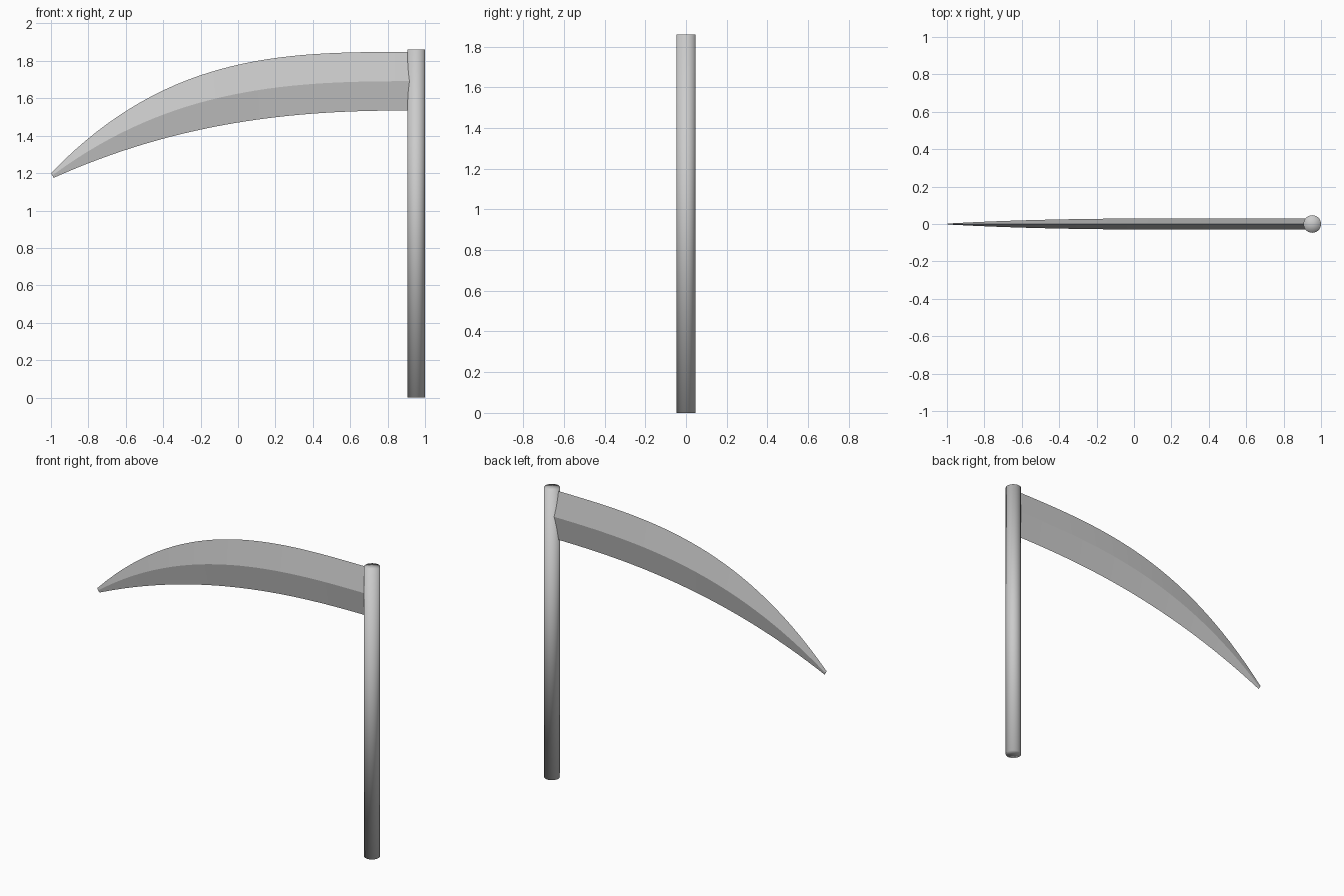
import bpy
import bmesh
import math

cube = bpy.data.objects.get("Cube")
if cube:
    bpy.data.objects.remove(cube, do_unlink=True)

POLE_X, POLE_R, POLE_H = 0.953, 0.047, 1.86
ROOT_X = 0.94
STEPS = 32


def make_material(name, colour):
    mat = bpy.data.materials.new(name)
    mat.use_nodes = True
    mat.diffuse_color = colour
    mat.node_tree.nodes["Principled BSDF"].inputs["Base Color"].default_value = colour
    return mat


grey = make_material("plain grey", (0.6, 0.6, 0.6, 1))


def finish(bm, name):
    bmesh.ops.recalc_face_normals(bm, faces=bm.faces)
    mesh = bpy.data.meshes.new(name)
    bm.to_mesh(mesh)
    bm.free()
    mesh.materials.append(grey)
    obj = bpy.data.objects.new(name, mesh)
    bpy.context.collection.objects.link(obj)
    return obj


# Pole: a plain cylinder, softly shaded over its fan caps
bm = bmesh.new()
bmesh.ops.create_cone(bm, cap_ends=True, cap_tris=True, segments=32,
                      radius1=POLE_R, radius2=POLE_R, depth=POLE_H)
bmesh.ops.translate(bm, verts=bm.verts, vec=(POLE_X, 0, POLE_H / 2))
for face in bm.faces:
    face.smooth = True
finish(bm, "pole")

# Blade: diamond section swept from the pole to the drooping tip
bm = bmesh.new()
rings = []
for i in range(STEPS + 1):
    u = i / STEPS
    top_x, top_z = ROOT_X - (ROOT_X + 1) * u, 1.848 - 0.648 * u ** 3.1
    low_x, low_z = ROOT_X - (ROOT_X + 0.985) * u, 1.535 - 0.36 * u ** 2.4
    mid_x, mid_z = (top_x + low_x) / 2, (top_z + low_z) / 2
    half = 0.096 * math.hypot(top_x - low_x, top_z - low_z)
    section = ((top_x, 0, top_z), (mid_x, -half, mid_z),
               (low_x, 0, low_z), (mid_x, half, mid_z))
    rings.append([bm.verts.new(p) for p in section])
for a, b in zip(rings, rings[1:]):
    for k in range(4):
        n = (k + 1) % 4
        bm.faces.new((a[k], a[n], b[n], b[k]))
bm.faces.new(rings[0])
bm.faces.new(rings[-1])
blade = finish(bm, "blade")

# Smooth along the blade, crisp along its ridges and edges
bpy.ops.object.select_all(action="DESELECT")
blade.select_set(True)
bpy.context.view_layer.objects.active = blade
bpy.ops.object.shade_smooth_by_angle(angle=math.radians(10))
